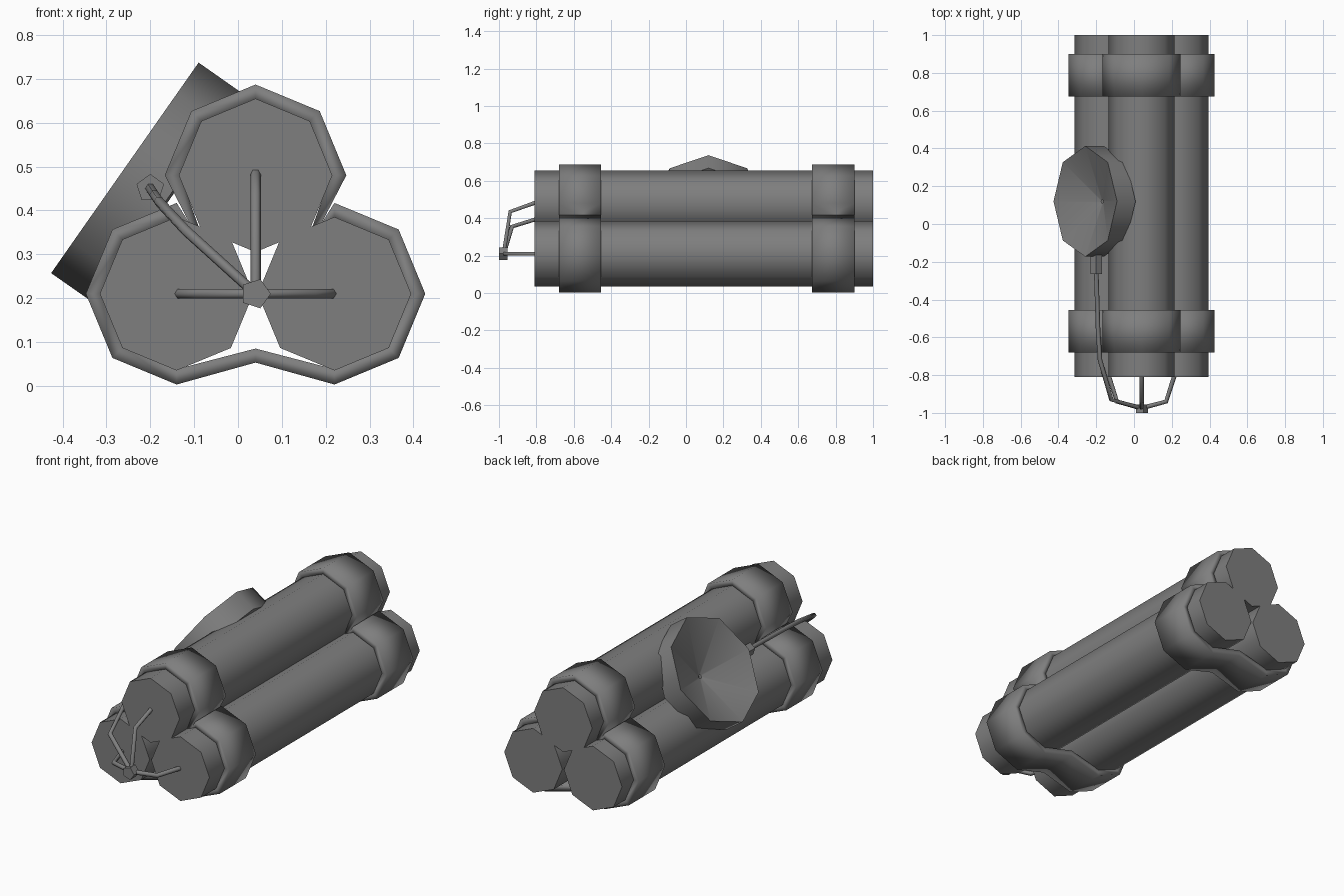
import bpy, bmesh
from math import sin, cos, pi, radians
from mathutils import Vector

cube = bpy.data.objects.get("Cube")
if cube:
    bpy.data.objects.remove(cube, do_unlink=True)

grey = bpy.data.materials.new("plain_grey")
grey.use_nodes = True
colour = (0.21, 0.21, 0.21, 1)
grey.diffuse_color = colour
grey.node_tree.nodes["Principled BSDF"].inputs["Base Color"].default_value = colour

TOP, LEFT, RIGHT = (0.04, 0.48), (0.22, 0.21), (-0.14, 0.21)


def loft(name, rings, caps=True, loop=False, smooth_angle=180):
    """Skin a list of equal rings; optionally cap the ends or join last to first."""
    bm = bmesh.new()
    rows = [[bm.verts.new(p) for p in ring] for ring in rings]
    pairs = list(zip(rows, rows[1:]))
    if loop:
        pairs.append((rows[-1], rows[0]))
    n = len(rows[0])
    for a, b in pairs:
        for i in range(n):
            j = (i + 1) % n
            bm.faces.new((a[i], a[j], b[j], b[i]))
    if caps:
        bm.faces.new(rows[0][::-1])
        bm.faces.new(rows[-1])
    bmesh.ops.recalc_face_normals(bm, faces=bm.faces)
    mesh = bpy.data.meshes.new(name)
    bm.to_mesh(mesh)
    bm.free()
    mesh.materials.append(grey)
    mesh.shade_smooth()
    if smooth_angle < 180:
        mesh.set_sharp_from_angle(angle=radians(smooth_angle))
    obj = bpy.data.objects.new(name, mesh)
    bpy.context.collection.objects.link(obj)
    return obj


def arc(centre, r, start, count, step=45):
    """Points (x, z) around a centre, counter-clockwise."""
    return [(centre[0] + r * cos(radians(start + step * i)),
             centre[1] + r * sin(radians(start + step * i))) for i in range(count)]


def at_y(points, y):
    return [(x, y, z) for x, z in points]


def rod(name, centre, r, sides, y0, y1, start=0):
    ring = arc(centre, r, start, sides, 360 / sides)
    return loft(name, [at_y(ring, y0), at_y(ring, y1)], smooth_angle=60)


# Three octagonal sticks
for name, c in (("top_stick", TOP), ("left_stick", LEFT), ("right_stick", RIGHT)):
    rod(name, c, 0.175, 8, -0.81, 1.0)


# Bands wrapped round the bundle, dipping between the sticks
def band_outline(r, side_dip, bottom_dip):
    dx, dz = side_dip
    return (arc(TOP, r, 0, 5) + [(0.04 - dx, dz)] + arc(RIGHT, r, 90, 5)
            + [(0.04, bottom_dip)] + arc(LEFT, r, -90, 5) + [(0.04 + dx, dz)])


outer = band_outline(0.207, (0.15, 0.37), 0.053)
inner = band_outline(0.172, (0.125, 0.35), 0.085)
for name, y0, y1 in (("front_band", -0.68, -0.455), ("back_band", 0.675, 0.9)):
    loft(name, [at_y(outer, y0), at_y(outer, y1), at_y(inner, y1), at_y(inner, y0)],
         caps=False, loop=True)

# Octagonal dish leaning on the upper right side of the bundle
rim = Vector((-0.258, 0.12, 0.497))
inward = Vector((0.819, 0, -0.574))
along = Vector((0.574, 0, 0.819))


def dish_ring(r, depth):
    return [rim + inward * depth + along * (r * cos(i * pi / 4))
            + Vector((0, r * sin(i * pi / 4), 0)) for i in range(8)]


loft("dish_bowl", [dish_ring(0.293, 0), dish_ring(0.01, 0.11)], caps=False)
loft("dish_shell", [dish_ring(0.01, 0.125), dish_ring(0.293, 0.12), dish_ring(0.293, 0)],
     caps=False, smooth_angle=60)

# Plug on the dish and hub where the wires meet
rod("dish_plug", (-0.2, 0.45), 0.033, 5, -0.265, -0.1, 18)
rod("wire_hub", (0.04, 0.21), 0.035, 5, -1.0, -0.955)


# Wires
def wire(name, points):
    curve = bpy.data.curves.new(name, "CURVE")
    curve.dimensions = "3D"
    curve.bevel_depth = 0.012
    curve.bevel_resolution = 1
    curve.use_fill_caps = True
    spline = curve.splines.new("POLY")
    spline.points.add(len(points) - 1)
    for p, co in zip(spline.points, points):
        p.co = (*co, 1)
    curve.materials.append(grey)
    bpy.context.collection.objects.link(bpy.data.objects.new(name, curve))


hub = (0.04, -0.975, 0.21)
for name, dx, dz in (("top_wire", 0, 1), ("left_wire", 1, 0), ("right_wire", -1, 0)):
    reach = 0.275 if dz else 0.175
    bend = 0.225 if dz else 0.13
    wire(name, [(0.04 + dx * reach, -0.8, 0.21 + dz * reach),
                (0.04 + dx * bend, -0.94, 0.21 + dz * bend), hub])
wire("dish_wire", [(-0.2, -0.25, 0.45), (-0.19, -0.57, 0.435), (-0.18, -0.72, 0.42),
                   (-0.12, -0.93, 0.355), hub])
